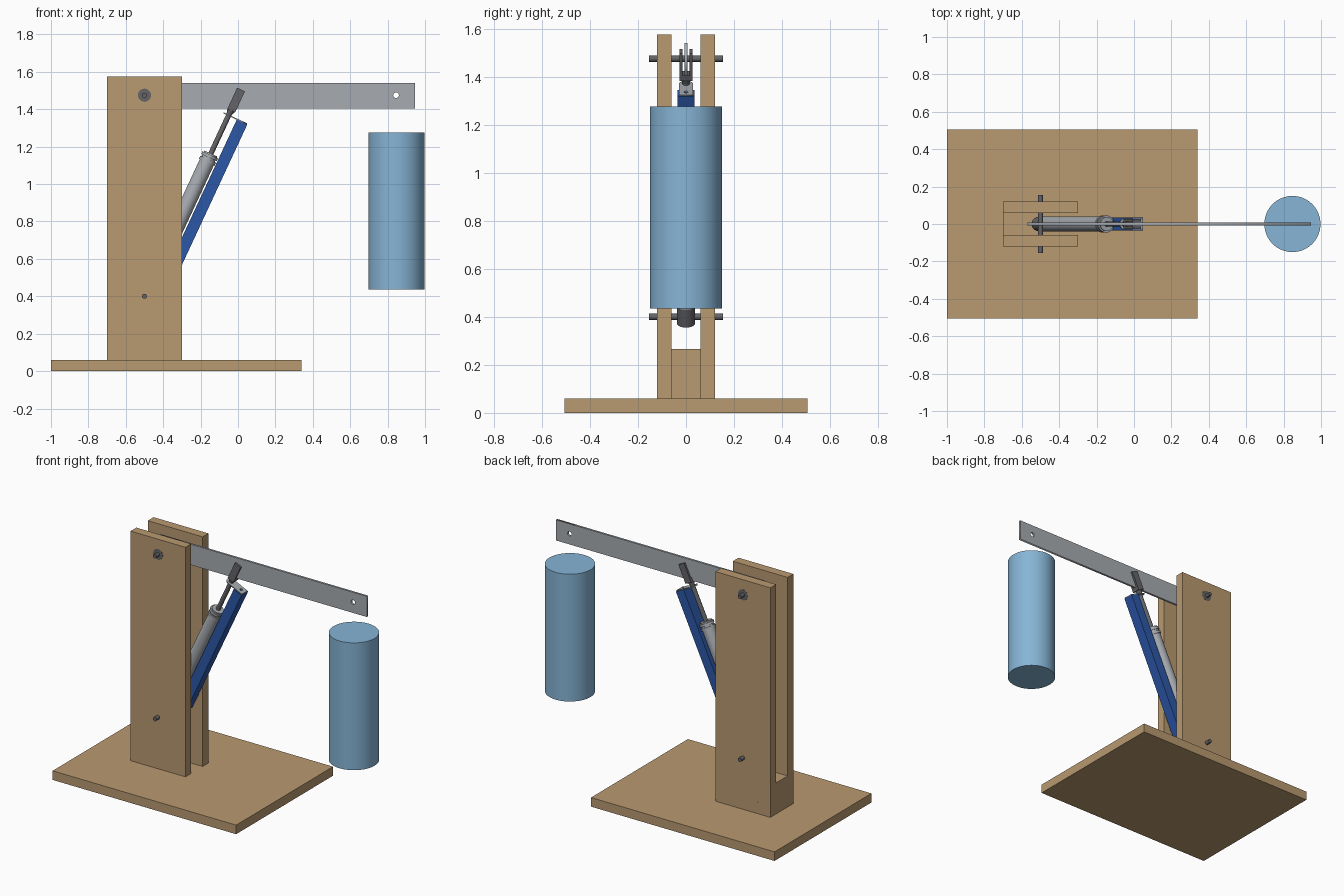
import bpy, bmesh
from math import pi, cos, sin, atan2, radians
from mathutils import Matrix, Vector

if "Cube" in bpy.data.objects:
    bpy.data.objects.remove(bpy.data.objects["Cube"])

I = Matrix.Identity(4)


def material(name, rgb):
    m = bpy.data.materials.new(name)
    m.diffuse_color = (*rgb, 1)
    m.use_nodes = True
    m.node_tree.nodes["Principled BSDF"].inputs["Base Color"].default_value = m.diffuse_color
    return m


WOOD = material("wood", (0.48, 0.32, 0.16))
BLUE = material("blue_housing", (0.025, 0.095, 0.39))
PALE = material("pale_blue", (0.24, 0.46, 0.67))
STEEL = material("steel", (0.39, 0.41, 0.44))
DARK = material("dark_steel", (0.13, 0.13, 0.14))


def finish(name, mesh, mat, smooth=False):
    ob = bpy.data.objects.new(name, mesh)
    bpy.context.collection.objects.link(ob)
    mesh.materials.clear()
    mesh.materials.append(mat)
    if smooth:
        bpy.ops.object.select_all(action='DESELECT')
        ob.select_set(True)
        bpy.context.view_layer.objects.active = ob
        bpy.ops.object.shade_smooth_by_angle(angle=radians(35))
    return ob


def box(name, x, y, z, mat, frame=I):
    bm = bmesh.new()
    size = Vector((x[1] - x[0], y[1] - y[0], z[1] - z[0]))
    mid = Vector((sum(x), sum(y), sum(z))) / 2
    bmesh.ops.create_cube(bm, size=1, matrix=frame @ Matrix.Translation(mid) @ Matrix.Diagonal((*size, 1)))
    me = bpy.data.meshes.new(name)
    bm.to_mesh(me)
    bm.free()
    return finish(name, me, mat)


def rod(name, r, z0, z1, mat, frame=I, r2=None, n=48):
    bm = bmesh.new()
    bmesh.ops.create_cone(bm, cap_ends=True, segments=n, radius1=r, radius2=r2 or r, depth=z1 - z0,
                          matrix=frame @ Matrix.Translation((0, 0, (z0 + z1) / 2)))
    me = bpy.data.meshes.new(name)
    bm.to_mesh(me)
    bm.free()
    return finish(name, me, mat, True)


def plate(name, outline, holes, thick, mat, frame=I):
    # flat outline with round holes, thickened evenly about its plane
    cu = bpy.data.curves.new(name, 'CURVE')
    cu.dimensions, cu.fill_mode, cu.extrude = '2D', 'BOTH', thick / 2
    loops = [outline] + [[(cx + r * cos(i * pi / 16), cy + r * sin(i * pi / 16)) for i in range(32)]
                         for cx, cy, r in holes]
    for pts in loops:
        sp = cu.splines.new('POLY')
        sp.points.add(len(pts) - 1)
        for p, (px, py) in zip(sp.points, pts):
            p.co = (px, py, 0, 1)
        sp.use_cyclic_u = True
    tmp = bpy.data.objects.new("tmp", cu)
    bpy.context.collection.objects.link(tmp)
    me = bpy.data.meshes.new_from_object(tmp)
    bpy.data.objects.remove(tmp)
    me.transform(frame)
    return finish(name, me, mat)


def across(x, z):
    # frame whose local z runs along world y
    return Matrix.Translation((x, 0, z)) @ Matrix.Rotation(pi / 2, 4, 'X')


# wooden stand
box("base_board", (-1, 0.34), (-0.505, 0.505), (0, 0.06), WOOD)
box("post_spacer", (-0.7, -0.5), (-0.06, 0.06), (0.06, 0.265), WOOD)
for side, s in (("front", -1), ("back", 1)):
    box(side + "_post", (-0.7, -0.3), sorted((s * 0.06, s * 0.12)), (0.06, 1.575), WOOD)
    a, b = sorted((-s * 0.06, -s * 0.121))
    rod(side + "_pivot_bushing", 0.035, a, b, DARK, across(-0.5, 1.475))
for i, z in enumerate((0.13, 0.215)):
    rod(f"spacer_dowel_{i + 1}", 0.01, -0.1205, 0.1205, WOOD, across(-0.6, z), n=24)

# pins through the posts
rod("lever_pin", 0.013, -0.155, 0.155, DARK, across(-0.5, 1.475))
rod("actuator_pin", 0.013, -0.155, 0.155, DARK, across(-0.5, 0.4))

# lever bar with load hole
plate("lever_bar", [(-0.07, -0.07), (1.445, -0.07), (1.445, 0.066), (-0.07, 0.066)],
      [(1.345, 0, 0.015)], 0.014, STEEL, across(-0.5, 1.475))

# hanging weight
rod("weight", 0.15, 0.435, 1.275, PALE, Matrix.Translation((0.847, 0, 0)), n=96)

# linear actuator, leaning from the lower pin towards the lever
A = Matrix.Translation((-0.5, 0, 0.4)) @ Matrix.Rotation(atan2(0.5, 1.075), 4, 'Y')
rod("actuator_foot", 0.037, -0.032, 0.05, DARK, A)
rod("actuator_tube", 0.041, 0.05, 0.81, STEEL, A)
rod("tube_collar_lower", 0.046, 0.79, 0.808, STEEL, A)
rod("tube_collar_upper", 0.046, 0.818, 0.834, STEEL, A)
rod("tube_cap", 0.038, 0.80, 0.842, STEEL, A)
rod("piston_rod", 0.014, 0.84, 1.09, DARK, A, n=32)

# motor housing beside the tube
box("motor_housing", (0.049, 0.111), (-0.035, 0.035), (0.1, 1.064), BLUE, A)
ring = [(0.03 * cos(t), 0.03 * sin(t)) for t in (pi / 2 + i * pi / 12 for i in range(13))]
plate("guide_plate", [(0.108, -0.03), (0.108, 0.03)] + ring,
      [(0, 0, 0.016), (0.08, 0, 0.009)], 0.006, STEEL, A @ Matrix.Translation((0, 0, 1.067)))

# fork gripping the lever
rod("fork_neck", 0.015, 1.075, 1.1, DARK, A, r2=0.022, n=32)
box("fork_base", (-0.021, 0.025), (-0.027, 0.027), (1.095, 1.12), DARK, A)
for side, s in (("front", -1), ("back", 1)):
    box(side + "_fork_prong", (-0.021, 0.025), sorted((s * 0.014, s * 0.027)), (1.12, 1.22), DARK, A)
